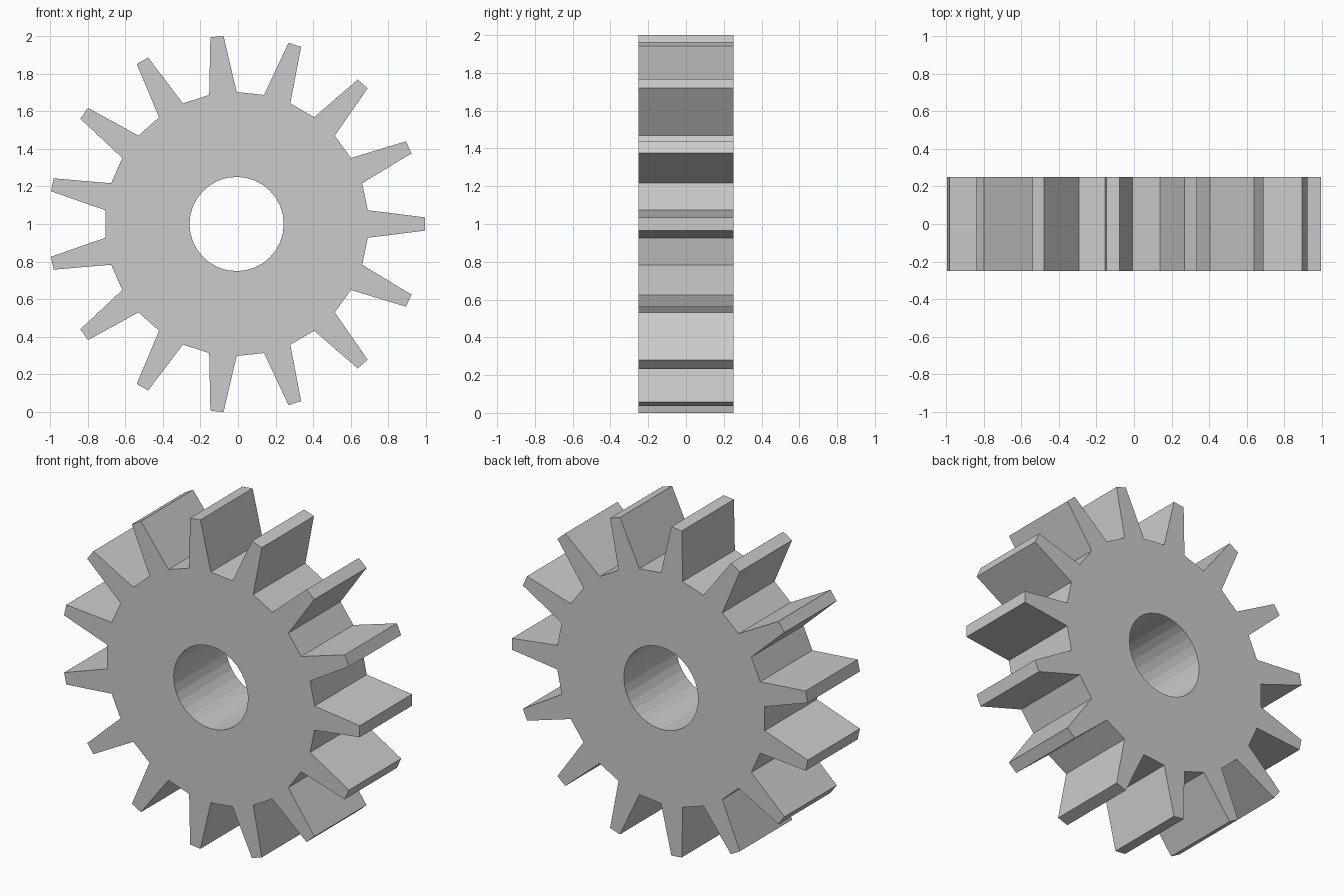
import bpy, bmesh
from math import cos, sin, radians

if "Cube" in bpy.data.objects:
    bpy.data.objects.remove(bpy.data.objects["Cube"])

TEETH, HOLE_SIDES = 15, 32
TIP_R, ROOT_R, HOLE_R = 1.0024, 0.7017, 0.2506
THICKNESS = 0.5012
CX, CZ = -0.0073, 1.0


def polar(radius, degrees):
    a = radians(degrees)
    return (CX + radius * cos(a), -THICKNESS / 2, CZ + radius * sin(a))


def add_loop(bm, points):
    verts = [bm.verts.new(p) for p in points]
    return [bm.edges.new((v, verts[i - 1])) for i, v in enumerate(verts)]


# Toothed outline: each tooth tapers from a wide root to a narrow tip
tooth = [(ROOT_R, -6), (TIP_R, -2), (TIP_R, 2), (ROOT_R, 6)]
outline = [polar(r, i * 360 / TEETH + a) for i in range(TEETH) for r, a in tooth]
# Axle hole
hole = [polar(HOLE_R, i * 360 / HOLE_SIDES) for i in range(HOLE_SIDES)]

# Fill the front face between outline and hole, then extrude to the back
bm = bmesh.new()
edges = add_loop(bm, outline) + add_loop(bm, hole)
bmesh.ops.triangle_fill(bm, edges=edges, use_beauty=True, normal=(0, -1, 0))
ext = bmesh.ops.extrude_face_region(bm, geom=bm.faces[:], use_keep_orig=True)
back = [g for g in ext["geom"] if isinstance(g, bmesh.types.BMVert)]
bmesh.ops.translate(bm, verts=back, vec=(0, THICKNESS, 0))
bmesh.ops.recalc_face_normals(bm, faces=bm.faces[:])

mesh = bpy.data.meshes.new("gear_wheel")
bm.to_mesh(mesh)
bm.free()
gear = bpy.data.objects.new("gear_wheel", mesh)
bpy.context.collection.objects.link(gear)
